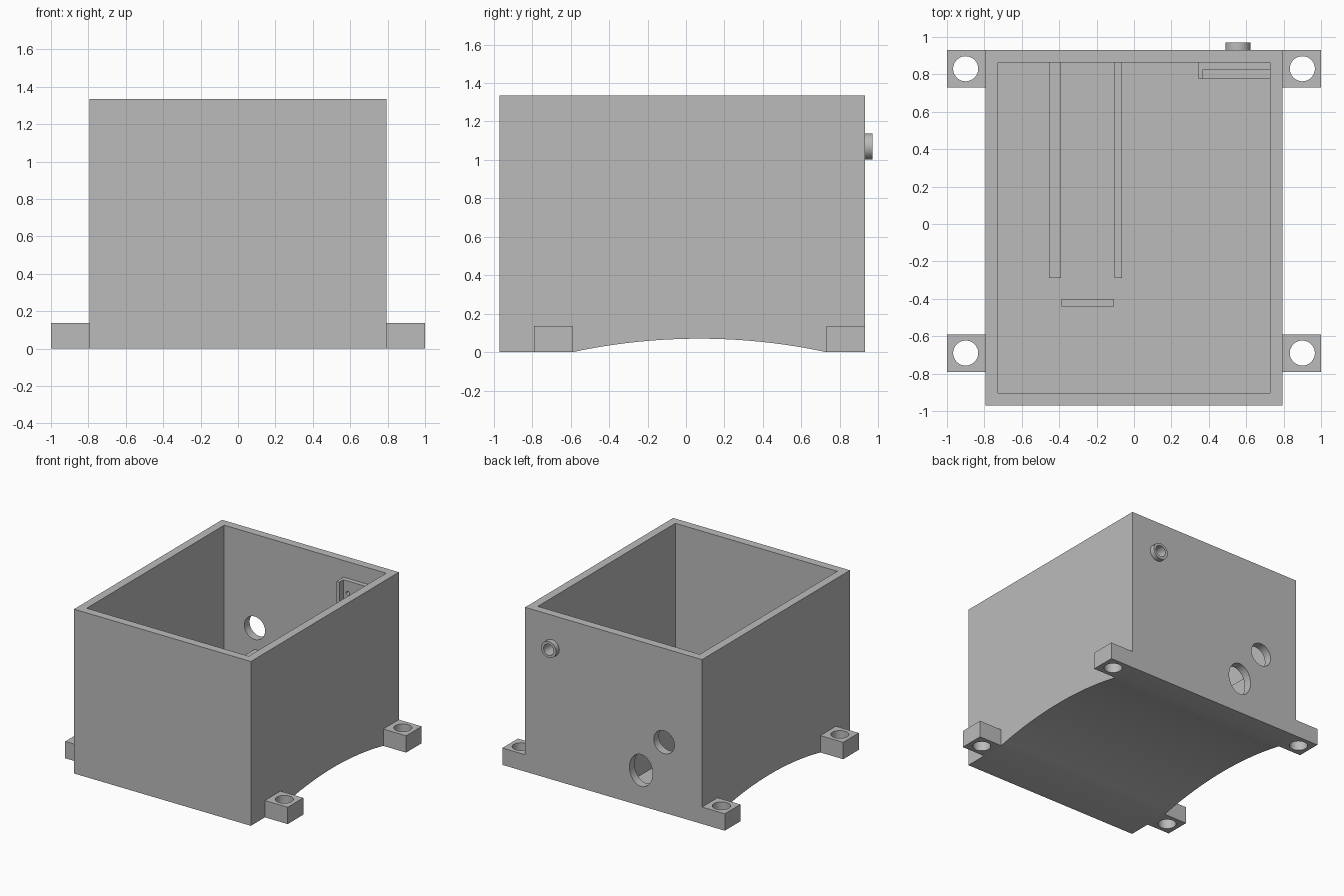
import bpy
import bmesh
import math
from mathutils import Matrix, Vector

cube = bpy.data.objects.get("Cube")
if cube:
    bpy.data.objects.remove(cube, do_unlink=True)

GREY = (0.5, 0.5, 0.5, 1)
mat = bpy.data.materials.new("plain grey")
mat.use_nodes = True
mat.diffuse_color = GREY
mat.node_tree.nodes["Principled BSDF"].inputs["Base Color"].default_value = GREY


def finish(name, bm):
    """Turn a bmesh into a named grey object."""
    bmesh.ops.recalc_face_normals(bm, faces=bm.faces)
    mesh = bpy.data.meshes.new(name)
    bm.to_mesh(mesh)
    bm.free()
    mesh.materials.append(mat)
    obj = bpy.data.objects.new(name, mesh)
    bpy.context.collection.objects.link(obj)
    return obj


def box(name, x, y, z):
    """Box from (low, high) pairs on each axis."""
    bm = bmesh.new()
    bmesh.ops.create_cube(bm, size=1)
    bmesh.ops.scale(bm, vec=[b - a for a, b in (x, y, z)], verts=bm.verts)
    bmesh.ops.translate(bm, vec=[(a + b) / 2 for a, b in (x, y, z)], verts=bm.verts)
    return finish(name, bm)


def cylinder(name, centre, radius, depth, axis="Z", stretch=1):
    """Cylinder along Z or Y; stretch lengthens a Y cylinder vertically."""
    bm = bmesh.new()
    bmesh.ops.create_cone(bm, cap_ends=True, segments=48, radius1=radius,
                          radius2=radius, depth=depth)
    if axis == "Y":
        bmesh.ops.rotate(bm, matrix=Matrix.Rotation(math.pi / 2, 3, "X"), verts=bm.verts)
        bmesh.ops.scale(bm, vec=(1, 1, stretch), verts=bm.verts)
    bmesh.ops.translate(bm, vec=centre, verts=bm.verts)
    return finish(name, bm)


def cut(obj, *cutters):
    """Subtract the cutters from the object, then remove them."""
    for c in cutters:
        c.hide_render = True
        mod = obj.modifiers.new("cut", "BOOLEAN")
        mod.operation = "DIFFERENCE"
        mod.solver = "EXACT"
        mod.object = c
    deps = bpy.context.evaluated_depsgraph_get()
    mesh = bpy.data.meshes.new_from_object(obj.evaluated_get(deps))
    obj.modifiers.clear()
    obj.data = mesh
    for c in cutters:
        bpy.data.objects.remove(c, do_unlink=True)
    return obj


# Overall sizes
W, FRONT, BACK, TOP = 0.795, -0.97, 0.93, 1.335
WALL, FLOOR = 0.067, 0.137
IN_W, IN_BACK = W - WALL, BACK - WALL
ARC_MID, ARC_HALF, ARC_RISE = 0.07, 0.66, 0.07
JACK_X, JACK_Z = 0.555, 1.07

# Body profile with the shallow arch underneath, pushed across x
radius = (ARC_HALF ** 2 + ARC_RISE ** 2) / (2 * ARC_RISE)
sweep = math.asin(ARC_HALF / radius)
steps = 24
profile = [(BACK, 0), (BACK, TOP), (FRONT, TOP), (FRONT, 0)]
for i in range(steps + 1):
    a = sweep * (2 * i / steps - 1)
    profile.append((ARC_MID + radius * math.sin(a),
                    max(0, ARC_RISE - radius + radius * math.cos(a))))
bm = bmesh.new()
side = bm.faces.new([bm.verts.new((-W, y, z)) for y, z in profile])
ext = bmesh.ops.extrude_face_region(bm, geom=[side])
moved = [v for v in ext["geom"] if isinstance(v, bmesh.types.BMVert)]
bmesh.ops.translate(bm, vec=Vector((2 * W, 0, 0)), verts=moved)
body = finish("enclosure_body", bm)
cut(body,
    box("cavity", (-IN_W, IN_W), (FRONT + WALL, IN_BACK), (FLOOR, TOP + 1)),
    cylinder("large_port", (-0.247, BACK, 0.288), 0.104, 0.3, "Y", 1.25),
    cylinder("small_port", (-0.454, BACK, 0.573), 0.093, 0.3, "Y"),
    cylinder("jack_hole", (JACK_X, BACK, JACK_Z), 0.045, 0.3, "Y"))
parts = [body]

# Mounting tabs with screw holes, one near each corner
for sx, x_name in ((-1, "right"), (1, "left")):
    for y, y_name in ((-0.69, "front"), (0.83, "back")):
        xs = sorted((sx * W, sx))
        tab = box(f"{y_name}_{x_name}_tab", xs, (y - 0.1, y + 0.1), (0, 0.137))
        parts.append(cut(tab, cylinder("screw_hole", (sx * 0.9, y, 0), 0.067, 1)))

# Round collar on the back wall
collar = cylinder("jack_collar", (JACK_X, BACK + 0.02, JACK_Z), 0.067, 0.042, "Y")
parts.append(cut(collar, cylinder("collar_hole", (JACK_X, BACK, JACK_Z), 0.045, 0.3, "Y")))

# Rails and end stop on the floor
parts.append(box("right_rail", (-0.455, -0.39), (-0.29, IN_BACK), (FLOOR, 0.4)))
parts.append(box("left_rail", (-0.105, -0.063), (-0.29, IN_BACK), (FLOOR, 0.4)))
parts.append(box("end_stop", (-0.387, -0.107), (-0.44, -0.4), (FLOOR, 0.27)))

# Open-topped bracket holding the jack board inside the back wall
bracket = box("board_bracket", (0.345, IN_W), (0.775, IN_BACK), (0.91, 1.2))
cut(bracket,
    box("pocket", (0.37, 1), (0.7, 0.825), (0.935, 1.5)),
    cylinder("bracket_hole", (JACK_X, IN_BACK, JACK_Z), 0.045, 0.3, "Y"),
    cylinder("pin_hole_a", (0.41, IN_BACK, 1.1), 0.016, 0.3, "Y"),
    cylinder("pin_hole_b", (0.69, IN_BACK, 1.1), 0.016, 0.3, "Y"))
parts.append(bracket)

# Smooth the round surfaces, keep corners sharp
bpy.ops.object.select_all(action="DESELECT")
for p in parts:
    p.select_set(True)
bpy.context.view_layer.objects.active = body
bpy.ops.object.shade_smooth_by_angle(angle=math.radians(30))
